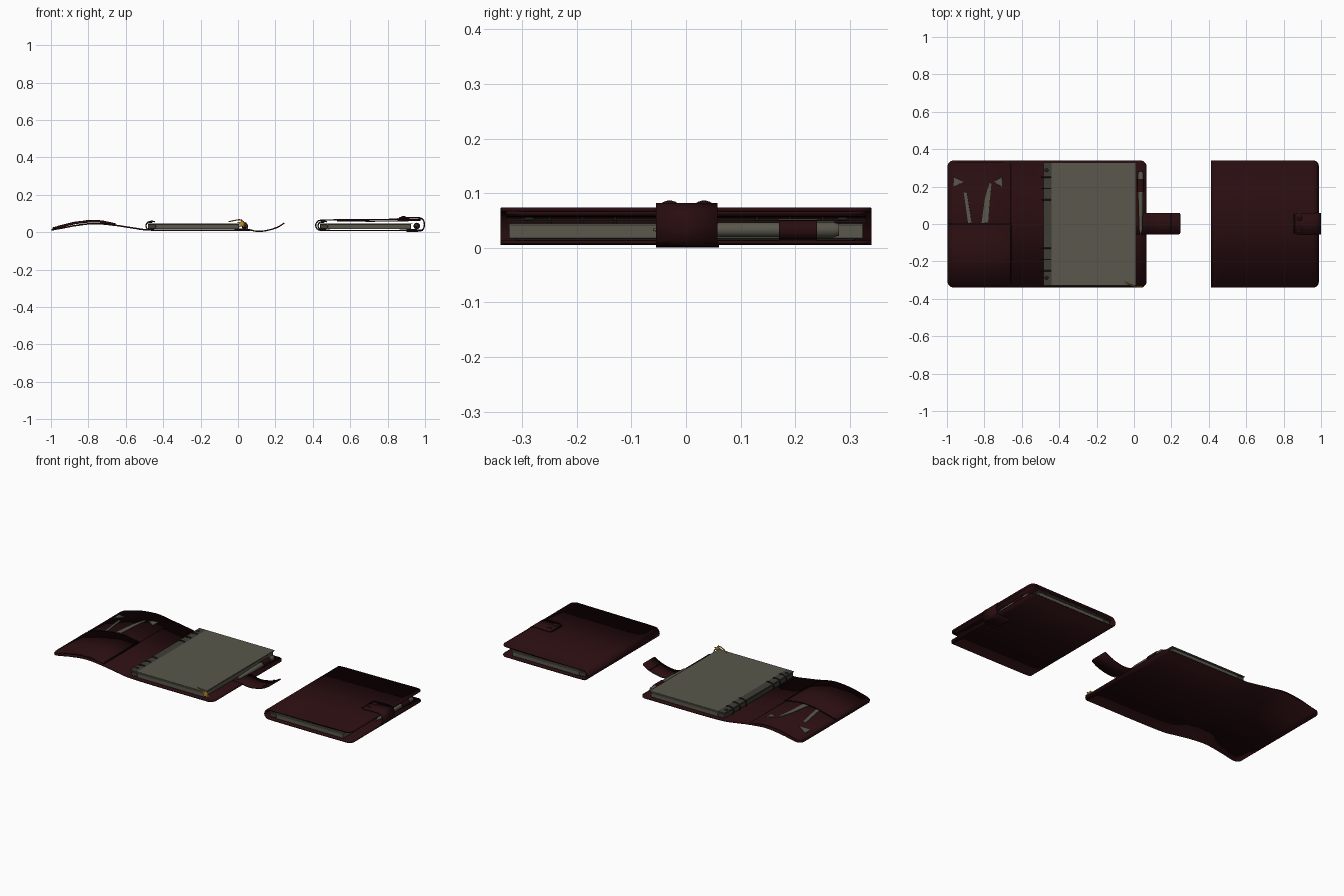
import bpy, bmesh, math
from mathutils import Vector

if "Cube" in bpy.data.objects:
    bpy.data.objects.remove(bpy.data.objects["Cube"], do_unlink=True)


def material(name, colour):
    m = bpy.data.materials.new(name)
    m.use_nodes = True
    m.diffuse_color = (*colour, 1)
    bsdf = next(n for n in m.node_tree.nodes if n.type == 'BSDF_PRINCIPLED')
    bsdf.inputs["Base Color"].default_value = (*colour, 1)
    return m


LEATHER = material("dark red leather", (0.022, 0.004, 0.005))
SEAM = material("black seam", (0.004, 0.002, 0.002))
PAPER = material("grey paper", (0.1, 0.096, 0.072))
HOLED = material("punched paper", (0.05, 0.048, 0.037))
METAL = material("dark metal", (0.015, 0.015, 0.014))
GOLD = material("gold", (0.5, 0.27, 0.04))


def add(name, bm, mat, smooth=True):
    me = bpy.data.meshes.new(name)
    bm.to_mesh(me)
    bm.free()
    me.materials.append(mat)
    ob = bpy.data.objects.new(name, me)
    bpy.context.collection.objects.link(ob)
    if smooth:
        bpy.ops.object.select_all(action='DESELECT')
        ob.select_set(True)
        bpy.context.view_layer.objects.active = ob
        bpy.ops.object.shade_smooth_by_angle(angle=math.radians(35))
    return ob


def spline(pts, n=8):
    """Smooth curve through the points."""
    p = [Vector(q) for q in pts]
    p = [2 * p[0] - p[1]] + p + [2 * p[-1] - p[-2]]
    out = []
    for a, b, c, d in zip(p, p[1:], p[2:], p[3:]):
        for i in range(n):
            t = i / n
            out.append(0.5 * (2 * b + (c - a) * t + (2 * a - 5 * b + 4 * c - d) * t * t
                              + (3 * b - a - 3 * c + d) * t ** 3))
    return out + [p[-2]]


def sheet(name, pts, y0, y1, thick, r0=0.0, r1=0.0, mat=LEATHER, steps=48):
    """Bent sheet along an x-z path, with rounded corners at either end."""
    path = spline(pts)
    dist = [0.0]
    for a, b in zip(path, path[1:]):
        dist.append(dist[-1] + (b - a).length)
    total = dist[-1]

    def at(s):
        for i in range(1, len(path)):
            if s <= dist[i]:
                return path[i - 1].lerp(path[i], (s - dist[i - 1]) / (dist[i] - dist[i - 1]))
        return path[-1]

    stops = {total * i / steps for i in range(steps + 1)}
    for k in range(1, 7):
        f = 1 - math.cos(k * math.pi / 12)
        stops |= {r0 * f, total - r1 * f}
    bm = bmesh.new()
    rows = []
    last = -1
    for s in sorted(stops):
        if s - last < 1e-4:
            continue
        last = s
        inset = 0
        for r, d in ((r0, s), (r1, total - s)):
            if d < r:
                inset = max(inset, r - math.sqrt(max(0, r * r - (r - d) ** 2)))
        p = at(s)
        rows.append([bm.verts.new((p.x, y, p.y)) for y in (y0 + inset, y1 - inset)])
    for a, b in zip(rows, rows[1:]):
        bm.faces.new((a[0], b[0], b[1], a[1]))
    ob = add(name, bm, mat)
    mod = ob.modifiers.new("thickness", 'SOLIDIFY')
    mod.thickness = thick
    mod.offset = 0
    return ob


def box(name, x0, x1, y0, y1, z0, z1, mat, bevel=0.002):
    bm = bmesh.new()
    bmesh.ops.create_cube(bm, size=1)
    for v in bm.verts:
        v.co = ((x0, x1)[v.co.x > 0], (y0, y1)[v.co.y > 0], (z0, z1)[v.co.z > 0])
    if bevel:
        bmesh.ops.bevel(bm, geom=bm.edges[:], offset=bevel, segments=1, affect='EDGES')
    return add(name, bm, mat, False)


def lathe_y(name, x, z, profile, mat, sides=20):
    """Round part along y from (y, radius) pairs."""
    bm = bmesh.new()
    rings = []
    for y, r in profile:
        rings.append([bm.verts.new((x + r * math.cos(a), y, z + r * math.sin(a)))
                      for a in (math.tau * i / sides for i in range(sides))])
    for a, b in zip(rings, rings[1:]):
        for i in range(sides):
            j = (i + 1) % sides
            bm.faces.new((a[i], b[i], b[j], a[j]))
    bm.faces.new(rings[0])
    bm.faces.new(rings[-1][::-1])
    bmesh.ops.recalc_face_normals(bm, faces=bm.faces)
    return add(name, bm, mat)


def tube(name, pts, radius, mat):
    cu = bpy.data.curves.new(name, 'CURVE')
    cu.dimensions = '3D'
    cu.bevel_depth = radius
    cu.bevel_resolution = 2
    cu.use_fill_caps = True
    path = spline(pts, 6)
    sp = cu.splines.new('POLY')
    sp.points.add(len(path) - 1)
    for q, p in zip(sp.points, path):
        q.co = (*p, 1)
    cu.materials.append(mat)
    ob = bpy.data.objects.new(name, cu)
    bpy.context.collection.objects.link(ob)
    return ob


def dome(name, x, y, z, r, h, mat):
    bm = bmesh.new()
    bmesh.ops.create_uvsphere(bm, u_segments=16, v_segments=8, radius=1)
    for v in bm.verts:
        v.co = (x + v.co.x * r, y + v.co.y * r, z + v.co.z * h)
    return add(name, bm, mat)


# Paper, rings and pen, shared by both binders
def contents(tag, dx):
    box(tag + "_page_stack", dx - .44, dx + .005, -.325, .325, .016, .044, PAPER)
    box(tag + "_punched_margin", dx - .482, dx - .44, -.325, .325, .018, .044, HOLED)
    for i, z in enumerate((.047, .0505)):
        box(tag + "_loose_page_%d" % i, dx - .44, dx + .012, -.328, .328, z, z + .002, PAPER, 0)
        box(tag + "_loose_margin_%d" % i, dx - .485, dx - .44, -.328, .328, z, z + .002, HOLED, 0)
    for side in (-1, 1):
        for y in (.13, .19, .25):
            arc = [(dx - .445, .056), (dx - .465, .058), (dx - .485, .05),
                   (dx - .492, .034), (dx - .485, .018), (dx - .465, .013)]
            tube(tag + "_ring", [(x, side * y, z) for x, z in arc], .0035, METAL)
        dome(tag + "_ring_stud", dx - .468, side * .287, .053, .01, .004, METAL)
    box(tag + "_ring_rail", dx - .48, dx - .45, -.31, .31, .012, .018, METAL)
    lathe_y(tag + "_pen", dx + .036, .033,
            [(-.06, .002), (-.03, .009), (.05, .011), (.06, .013), (.27, .014), (.28, .011)], PAPER)
    lathe_y(tag + "_pen_loop", dx + .036, .033, [(.17, .0175), (.24, .0175)], LEATHER)
    box(tag + "_pen_loop_tail", dx - .02, dx + .036, .17, .24, .0135, .0175, LEATHER, 0)


# Open binder cover
cover = [(-.997, .012), (-.94, .022), (-.87, .035), (-.77, .046), (-.66, .037),
         (-.56, .022), (-.48, .012), (-.3, .009), (-.1, .009), (.068, .009)]
sheet("open_cover", cover, -.34, .34, .008, .035, .035, steps=70)
contents("open", 0)

# Inner pockets bulge above the left cover
bulge = [(-.992, .02), (-.93, .036), (-.86, .052), (-.77, .06), (-.71, .054), (-.66, .043)]
surface = spline(bulge)


def height(x):
    for a, b in zip(surface, surface[1:]):
        if a.x <= x <= b.x:
            return a.y + (b.y - a.y) * (x - a.x) / (b.x - a.x)
    return surface[-1].y


sheet("upper_pocket", [(x, z - .003) for x, z in bulge], -.33, .33, .01, .03, 0)
sheet("lower_pocket", bulge, -.33, 0, .008, .03, 0)
sheet("pocket_top_seam", [(x, z + .0015) for x, z in bulge], -.003, .003, .007, mat=SEAM)
sheet("pocket_side_seam", [(-.662, .044), (-.656, .043)], -.33, .003, .01, mat=SEAM, steps=2)


# Grey cards showing through the slits of the upper pocket
def slip(name, pts):
    bm = bmesh.new()
    bm.faces.new([bm.verts.new((x, y, height(x) + .004)) for x, y in pts])
    bmesh.ops.recalc_face_normals(bm, faces=bm.faces)
    ob = add(name, bm, PAPER, False)
    ob.modifiers.new("thickness", 'SOLIDIFY').thickness = .004
    ob.modifiers[0].offset = 0


slip("left_card_corner", [(-.965, .2), (-.91, .225), (-.965, .252)])
slip("right_card_corner", [(-.705, .2), (-.705, .252), (-.75, .225)])
slip("left_card_slip", [(-.887, .005), (-.868, .008), (-.893, .165), (-.91, .17)])
slip("right_card_slip", [(-.815, .005), (-.78, .008), (-.77, .14), (-.762, .21),
                         (-.77, .222), (-.785, .18), (-.798, .13)])

# Open strap
sheet("open_strap", [(.0, .016), (.06, .013), (.09, .006), (.13, .005), (.18, .015),
                     (.215, .028), (.247, .048)], -.055, .06, .007, 0, .012)
sheet("open_strap_seam", [(.196, .0245), (.2, .026)], -.054, .059, .005, mat=SEAM, steps=2)

# Gold bookmark charm at the front corner of the pages
tube("bookmark_cord", [(-.05, -.31, .056), (-.02, -.325, .062), (.01, -.334, .066),
                       (.03, -.336, .055), (.035, -.336, .04)], .003, GOLD)
bm = bmesh.new()
star = []
for i in range(10):
    r = .026 if i % 2 == 0 else .011
    a = math.tau * i / 10 + math.pi / 2
    star.append(bm.verts.new((.02 + r * math.cos(a), -.337, .045 + r * math.sin(a))))
bm.faces.new(star)
add("bookmark_star", bm, GOLD, False).modifiers.new("thickness", 'SOLIDIFY').thickness = .005
tube("bookmark_tassel", [(.03, -.336, .045), (.045, -.336, .035), (.052, -.334, .018)], .003, GOLD)

# Closed binder
SHIFT = .92
wrap = [(.988, .01), (.8, .009), (.6, .009), (.45, .01), (.425, .016), (.415, .035),
        (.424, .055), (.45, .064), (.6, .066), (.8, .068), (.985, .07)]
sheet("closed_cover", wrap, -.34, .34, .007, .03, .03, steps=110)
sheet("closed_inner_pocket", [(.53, .06), (.7, .059), (.85, .06), (.975, .064)],
      -.33, .33, .007, 0, .03)
contents("closed", SHIFT)

# Closed strap wraps the open side and snaps on top
sheet("closed_strap", [(.9, .005), (.95, .005), (.982, .009), (.994, .025), (.9965, .045),
                       (.99, .066), (.97, .077), (.93, .078), (.86, .076)],
      -.055, .058, .007, 0, .015)
sheet("closed_strap_edge", [(.853, .0735), (.859, .0735)], -.05, .053, .004, mat=SEAM, steps=2)
for y in (-.03, .033):
    dome("strap_snap", .885, y, .08, .015, .006, LEATHER)
    dome("strap_snap_cap", .885, y, .0855, .005, .0015, SEAM)
